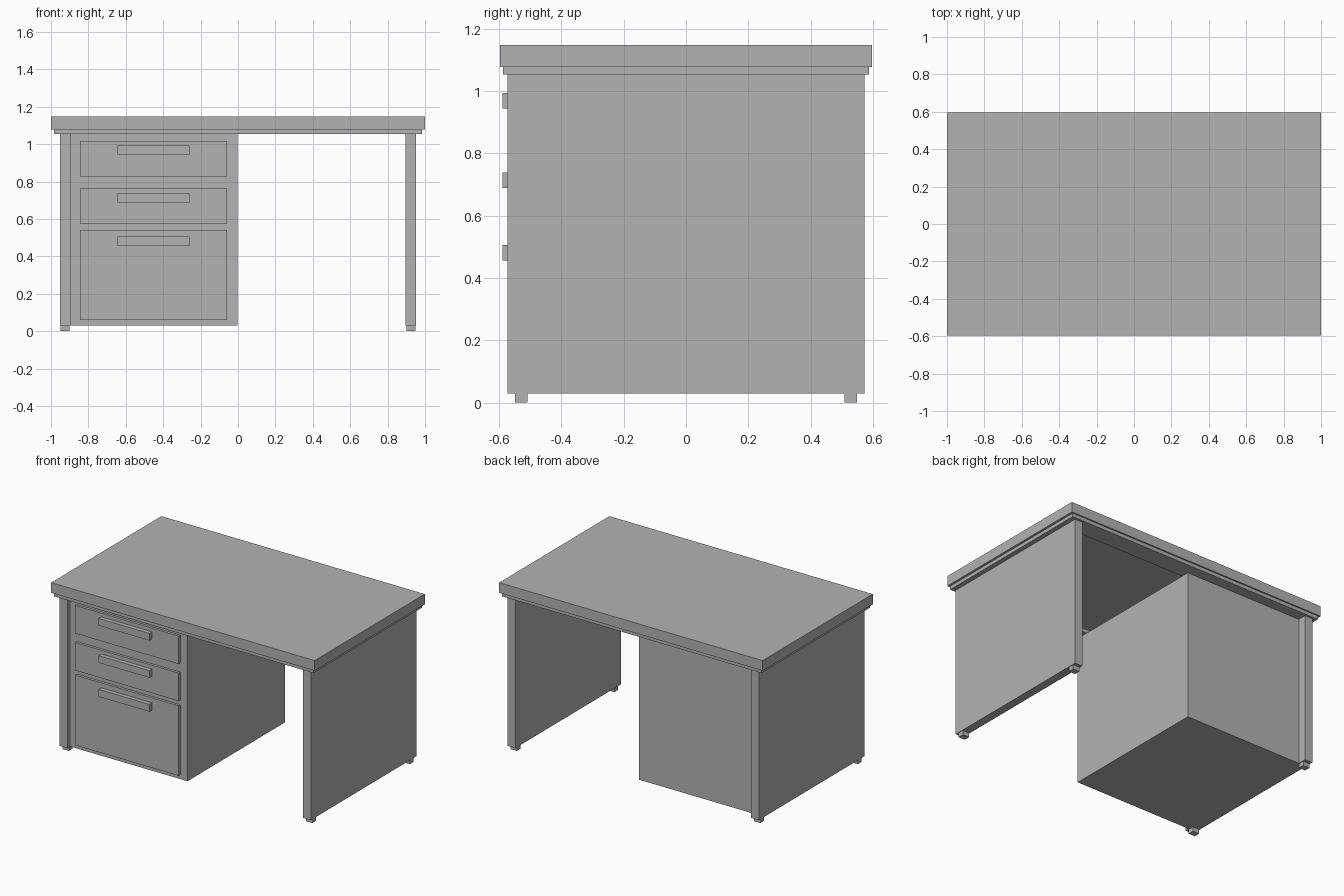
import bpy

# Remove the default cube only
if "Cube" in bpy.data.objects:
    bpy.data.objects.remove(bpy.data.objects["Cube"], do_unlink=True)

# Single grey finish
GREY = (0.45, 0.45, 0.45, 1)
grey = bpy.data.materials.new("desk_grey")
grey.use_nodes = True
grey.diffuse_color = GREY
grey.node_tree.nodes["Principled BSDF"].inputs["Base Color"].default_value = GREY


def box(name, x, y, z):
    """Box from (low, high) ranges on each axis."""
    ranges = (x, y, z)
    bpy.ops.mesh.primitive_cube_add(size=1)
    obj = bpy.context.object
    obj.name = name
    for v in obj.data.vertices:
        v.co = [lo + (c + 0.5) * (hi - lo) for c, (lo, hi) in zip(v.co, ranges)]
    obj.data.materials.append(grey)
    return obj


TOP, SLAB_BASE, RIM_BASE, FLOOR = 1.147, 1.077, 1.053, 0.03

# Table top
box("table_top", (-1, 1), (-0.597, 0.597), (SLAB_BASE, TOP))

# Rim under the top, open in the middle
rim = box("under_rim", (-0.985, 0.985), (-0.587, 0.587), (RIM_BASE, SLAB_BASE))
cutter = box("rim_cutter", (-0.855, 0.855), (-0.457, 0.457), (RIM_BASE - 0.1, SLAB_BASE + 0.1))
cut = rim.modifiers.new("opening", "BOOLEAN")
cut.operation = "DIFFERENCE"
cut.solver = "EXACT"
cut.object = cutter
bpy.context.view_layer.objects.active = rim
bpy.ops.object.modifier_apply(modifier=cut.name)
bpy.data.objects.remove(cutter, do_unlink=True)

# End panels with two small feet each
for side, s in (("left", 1), ("right", -1)):
    box(f"{side}_panel", sorted((0.895 * s, 0.953 * s)), (-0.572, 0.572), (FLOOR, RIM_BASE))
    for end, e in (("front", -1), ("back", 1)):
        box(f"{side}_{end}_foot", sorted((0.9 * s, 0.949 * s)),
            sorted((0.508 * e, 0.549 * e)), (0, FLOOR))

# Drawer pedestal
box("pedestal", (-0.895, -0.003), (-0.543, 0.512), (FLOOR, RIM_BASE))

# Drawer fronts and their handles
drawers = {
    "upper": ((0.826, 1.018), (0.944, 0.993)),
    "middle": ((0.572, 0.764), (0.689, 0.738)),
    "lower": ((0.059, 0.54), (0.456, 0.506)),
}
for name, (front_z, handle_z) in drawers.items():
    box(f"{name}_drawer_front", (-0.845, -0.058), (-0.56, -0.543), front_z)
    box(f"{name}_drawer_handle", (-0.645, -0.26), (-0.589, -0.56), handle_z)
